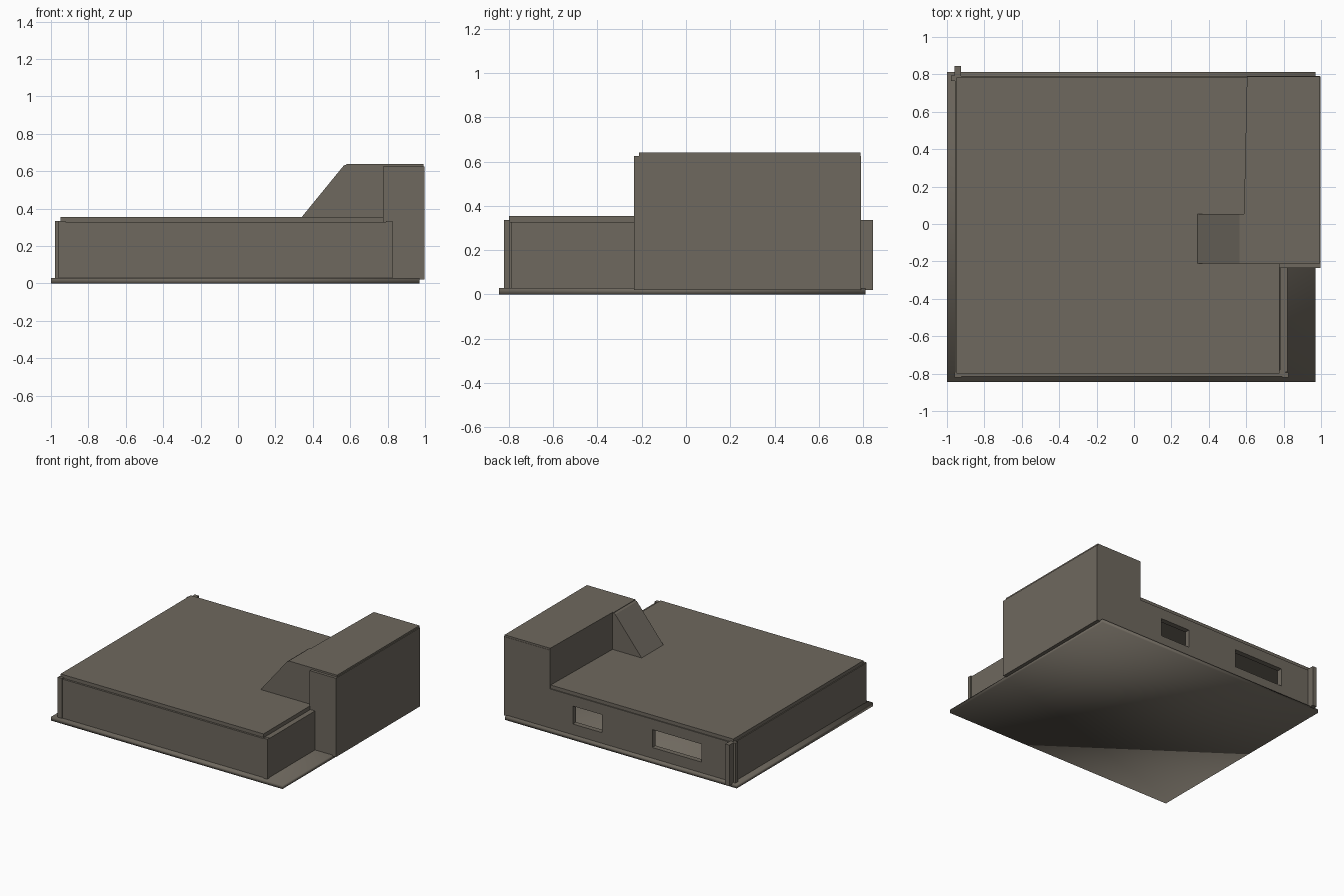
import bpy, bmesh
from mathutils import Vector

if "Cube" in bpy.data.objects:
    bpy.data.objects.remove(bpy.data.objects["Cube"])

stone = bpy.data.materials.new("warm grey stone")
stone.diffuse_color = (0.156, 0.138, 0.112, 1)
stone.use_nodes = True
stone.node_tree.nodes["Principled BSDF"].inputs["Base Color"].default_value = stone.diffuse_color


def prism(name, outline, axis, lo, hi):
    """Extrude a 2D outline along an axis: 'z' takes (x, y), 'y' takes (x, z)."""
    bm = bmesh.new()
    pts = [(a, b, lo) if axis == 'z' else (a, lo, b) for a, b in outline]
    face = bm.faces.new([bm.verts.new(p) for p in pts])
    ext = bmesh.ops.extrude_face_region(bm, geom=[face])
    move = Vector((0, 0, hi - lo)) if axis == 'z' else Vector((0, hi - lo, 0))
    bmesh.ops.translate(bm, vec=move,
                        verts=[g for g in ext['geom'] if isinstance(g, bmesh.types.BMVert)])
    bmesh.ops.recalc_face_normals(bm, faces=bm.faces[:])
    mesh = bpy.data.meshes.new(name)
    bm.to_mesh(mesh)
    bm.free()
    mesh.materials.append(stone)
    ob = bpy.data.objects.new(name, mesh)
    bpy.context.collection.objects.link(ob)
    return ob


def box(name, x0, x1, y0, y1, z0, z1):
    return prism(name, [(x0, y0), (x1, y0), (x1, y1), (x0, y1)], 'z', z0, z1)


# Ground slab, softly shaded over its edges
slab = box("base_slab", -1.0, 0.97, -0.845, 0.812, 0.0, 0.028)
for p in slab.data.polygons:
    p.use_smooth = True

# Low hall walls (hollow inside)
box("front_wall", -0.95, 0.81, -0.815, -0.78, 0.02, 0.328)
box("left_wall", -0.957, -0.92, -0.80, 0.79, 0.02, 0.328)
box("right_wall", 0.78, 0.82, -0.79, -0.22, 0.02, 0.328)

# Back wall: L-shaped, rising to the tower, with two window openings
back = prism("back_wall", [(-0.955, 0.02), (0.995, 0.02), (0.995, 0.626),
                           (0.605, 0.626), (0.605, 0.328), (-0.955, 0.328)],
             'y', 0.75, 0.79)
for i, (x0, x1) in enumerate([(0.16, 0.41), (-0.684, -0.266)]):
    cutter = box(f"window_cutter_{i + 1}", x0, x1, 0.70, 0.85, 0.11, 0.248)
    cutter.hide_render = True
    cutter.hide_set(True)
    cut = back.modifiers.new("window", 'BOOLEAN')
    cut.operation = 'DIFFERENCE'
    cut.solver = 'EXACT'
    cut.object = cutter

# Corner posts
box("front_left_post", -0.96, -0.922, -0.822, -0.795, 0.02, 0.335)
box("front_right_post", 0.79, 0.825, -0.822, -0.795, 0.02, 0.335)
box("back_left_post", -0.96, -0.925, 0.77, 0.845, 0.02, 0.335)
box("back_left_post_fin", -0.978, -0.95, 0.765, 0.795, 0.02, 0.335)

# Hall roof
box("hall_roof", -0.95, 0.777, -0.80, 0.782, 0.322, 0.355)

# Tower walls
box("tower_front_wall", 0.775, 0.998, -0.235, -0.21, 0.02, 0.626)
box("tower_right_wall", 0.96, 0.998, -0.23, 0.789, 0.02, 0.626)
prism("tower_left_wall", [(0.588, 0.04), (0.625, 0.04), (0.64, 0.784), (0.604, 0.784)],
      'z', 0.34, 0.63)

# Sloped stair head beside the tower
prism("stair_head", [(0.338, 0.352), (0.565, 0.63), (0.585, 0.638),
                     (0.80, 0.638), (0.80, 0.352)], 'y', -0.211, 0.053)

# Tower roof
prism("tower_roof", [(0.588, 0.05), (0.58, 0.05), (0.58, -0.213), (0.992, -0.213),
                     (0.992, 0.788), (0.604, 0.788)], 'z', 0.622, 0.64)
